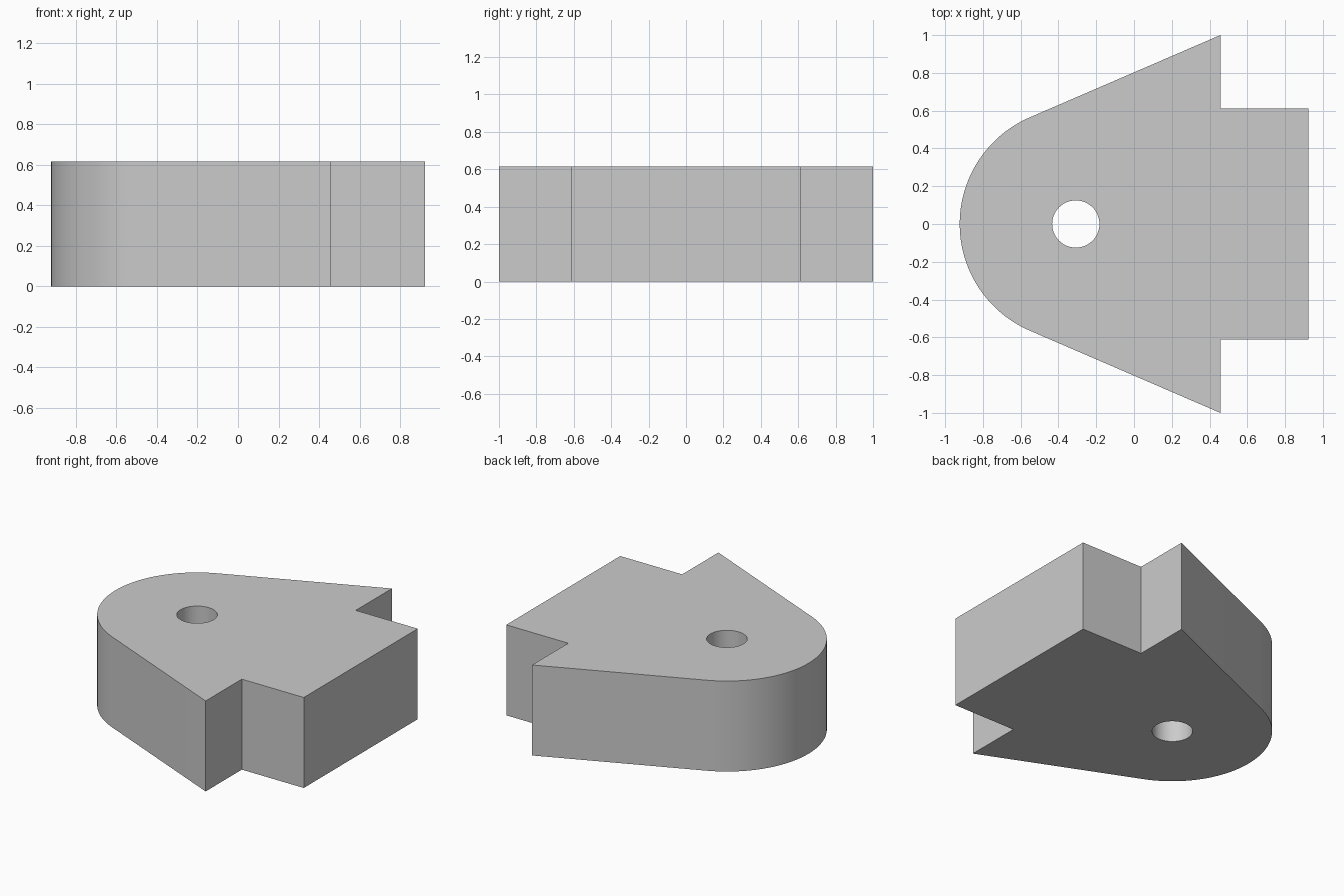
import bpy
import bmesh
from math import acos, atan2, cos, hypot, pi, sin

cube = bpy.data.objects.get("Cube")
if cube:
    bpy.data.objects.remove(cube, do_unlink=True)

HEIGHT = 0.615
CENTRE_X = -0.308      # shared centre of the rounded nose and the hole
NOSE_R = 0.615
HOLE_R = 0.125
WING_X, WING_Y = 0.457, 1.0
TAIL_X, TAIL_Y = 0.923, 0.612


def arc(radius, start, end, steps):
    return [(CENTRE_X + radius * cos(start + (end - start) * i / steps),
             radius * sin(start + (end - start) * i / steps))
            for i in range(steps + 1)]


def add_loop(bm, points):
    verts = [bm.verts.new((x, y, 0)) for x, y in points]
    return [bm.edges.new((v, verts[i - 1])) for i, v in enumerate(verts)]


# Outline: rounded nose with straight sides tangent to it, wings and tail
dx = WING_X - CENTRE_X
tangent = atan2(WING_Y, dx) + acos(NOSE_R / hypot(dx, WING_Y))
upper = [(TAIL_X, TAIL_Y), (WING_X, TAIL_Y), (WING_X, WING_Y)]
lower = [(x, -y) for x, y in reversed(upper)]
outline = upper + arc(NOSE_R, tangent, 2 * pi - tangent, 48) + lower

# Fill the outline around the hole, then raise it to a solid
bm = bmesh.new()
edges = add_loop(bm, outline) + add_loop(bm, arc(HOLE_R, 0, 2 * pi, 48)[:-1])
bmesh.ops.triangle_fill(bm, edges=edges, use_beauty=True)
result = bmesh.ops.extrude_face_region(bm, geom=bm.faces[:], use_keep_orig=True)
top = [g for g in result["geom"] if isinstance(g, bmesh.types.BMVert)]
bmesh.ops.translate(bm, verts=top, vec=(0, 0, HEIGHT))
bmesh.ops.recalc_face_normals(bm, faces=bm.faces[:])
mesh = bpy.data.meshes.new("arrow_block")
bm.to_mesh(mesh)
bm.free()

block = bpy.data.objects.new("arrow_block", mesh)
bpy.context.collection.objects.link(block)

# Plain grey material
grey = bpy.data.materials.new("light_grey")
grey.use_nodes = True
colour = (0.6, 0.6, 0.6, 1)
grey.diffuse_color = colour
grey.node_tree.nodes["Principled BSDF"].inputs["Base Color"].default_value = colour
mesh.materials.append(grey)

# Smooth the curved walls and keep the corners crisp
bpy.ops.object.select_all(action="DESELECT")
block.select_set(True)
bpy.context.view_layer.objects.active = block
bpy.ops.object.shade_smooth_by_angle()
